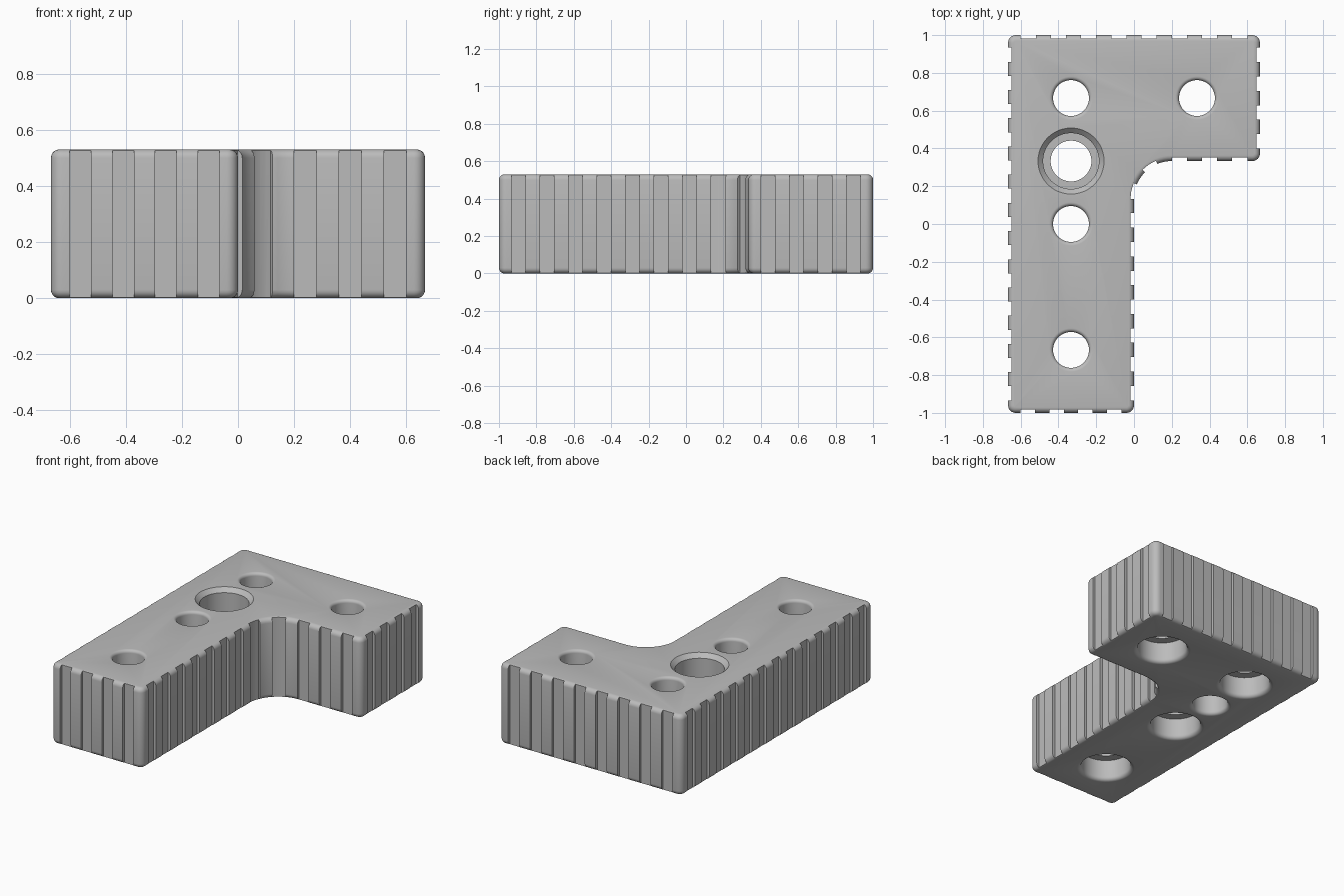
import bpy
import bmesh
from math import sin, cos, pi, radians
from mathutils import Vector

if "Cube" in bpy.data.objects:
    bpy.data.objects.remove(bpy.data.objects["Cube"], do_unlink=True)

H = 0.53          # block height
W = 2 / 3         # arm width
GROOVE = 0.018    # groove depth
FILLET = 0.2      # inner corner radius
ROUND = 0.03      # top and bottom edge rounding

grey = bpy.data.materials.new("plain grey")
grey.use_nodes = True
grey.diffuse_color = (0.5, 0.5, 0.5, 1)
grey.node_tree.nodes["Principled BSDF"].inputs["Base Color"].default_value = grey.diffuse_color


def make_object(name, bm, helper=False):
    bmesh.ops.recalc_face_normals(bm, faces=bm.faces)
    mesh = bpy.data.meshes.new(name)
    bm.to_mesh(mesh)
    bm.free()
    mesh.materials.append(grey)
    obj = bpy.data.objects.new(name, mesh)
    bpy.context.collection.objects.link(obj)
    obj.hide_render = helper
    return obj


def prism(bm, outline, z0, z1):
    face = bm.faces.new([bm.verts.new((x, y, z0)) for x, y in outline])
    new = bmesh.ops.extrude_face_region(bm, geom=[face])["geom"]
    bmesh.ops.translate(bm, vec=(0, 0, z1 - z0),
                        verts=[v for v in new if isinstance(v, bmesh.types.BMVert)])


def lathe(bm, center, profile, steps=48):
    """Closed solid of revolution from (radius, z) points."""
    rings = [[bm.verts.new((center[0] + r * cos(2 * pi * i / steps),
                            center[1] + r * sin(2 * pi * i / steps), z))
              for i in range(steps)] for r, z in profile]
    for a, b in zip(rings, rings[1:]):
        for i in range(steps):
            j = (i + 1) % steps
            bm.faces.new((a[i], a[j], b[j], b[i]))
    bm.faces.new(rings[0])
    bm.faces.new(rings[-1])


def rim(radius, size, z, up, steps=6):
    """Rounded hole mouth, listed from the wall to just outside the surface."""
    pts = [(radius + size * (1 - cos(t)), z - up * size * (1 - sin(t)))
           for t in (i * pi / 2 / steps for i in range(steps + 1))]
    return pts + [(radius + size, z + up * 0.05)]


# L-shaped block
bm = bmesh.new()
prism(bm, [(-W, -1), (0, -1), (0, 1 - W), (W, 1 - W), (W, 1), (-W, 1)], 0, H)
upright = [e for e in bm.edges if abs(e.verts[0].co.z - e.verts[1].co.z) > 0.1]
inner = [e for e in upright if (e.verts[0].co.xy - Vector((0, 1 - W))).length < 0.01]
outer = [e for e in upright if e not in inner]
bmesh.ops.bevel(bm, geom=outer, offset=0.04, segments=6, profile=0.5, affect='EDGES')
inner = [e for e in bm.edges if abs(e.verts[0].co.z - e.verts[1].co.z) > 0.1
         and (e.verts[0].co.xy - Vector((0, 1 - W))).length < 0.01]
bmesh.ops.bevel(bm, geom=inner, offset=FILLET, segments=16, profile=0.5, affect='EDGES')
borders = [e for e in bm.edges if abs(e.verts[0].co.z - e.verts[1].co.z) < 0.001]
bmesh.ops.bevel(bm, geom=borders, offset=ROUND, segments=5, profile=0.5, affect='EDGES')
block = make_object("bracket_block", bm)

# Grip grooves: every other cell along each wall
bm = bmesh.new()


def wall_grooves(axis, wall, outward, start, end, cells):
    step = (end - start) / cells
    p, q = wall - outward * GROOVE, wall + outward * 0.03
    for i in range(0, cells, 2):
        a, b = start + i * step, start + (i + 1) * step
        pts = [(a, p), (b, p), (b, q), (a, q)]
        if axis == 'y':
            pts = [(v, u) for u, v in pts]
        prism(bm, pts, -0.1, H + 0.1)


E = 1 / 15        # plain margin next to each corner
wall_grooves('x', -1, -1, -W + E, -E, 7)
wall_grooves('x', 1, 1, -W + E, W - E, 15)
wall_grooves('y', -W, -1, -1 + E, 1 - E, 25)
wall_grooves('y', W, 1, 1 - W + E, 1 - E, 7)
wall_grooves('y', 0, 1, -1 + E, 1 - W - FILLET, 14)
wall_grooves('x', 1 - W, -1, FILLET, W - E, 5)

# Grooves in the curved inner corner
for first in (0, 45):
    angles = [radians(first + 22.5 * i / 4) for i in range(5)]
    pts = [(r * -cos(t) + FILLET, r * sin(t) + 1 - W - FILLET)
           for r, ts in ((FILLET + GROOVE, angles), (FILLET - 0.04, angles[::-1])) for t in ts]
    prism(bm, pts, -0.1, H + 0.1)
grooves = make_object("groove_cutter", bm, True)

# Screw holes, counterbored from below, and a bearing seat sunk from above
bm = bmesh.new()
screw = rim(0.152, 0.026, 0, -1)[::-1] + [(0.152, 0.14), (0.095, 0.14)] + rim(0.095, 0.02, H, 1)
for x, y in ((-W / 2, W), (W / 2, W), (-W / 2, 0), (-W / 2, -W)):
    lathe(bm, (x, y), screw)
seat = rim(0.108, 0.023, 0, -1)[::-1] + [(0.108, 0.27), (0.148, 0.27)] + [
    (0.148, H - 0.027), (0.175, H), (0.175, H + 0.05)]
lathe(bm, (-W / 2, W / 2), seat)
holes = make_object("hole_cutter", bm, True)

bpy.context.view_layer.objects.active = block
block.select_set(True)
for cutter in (grooves, holes):
    mod = block.modifiers.new(cutter.name, 'BOOLEAN')
    mod.operation = 'DIFFERENCE'
    mod.solver = 'EXACT'
    mod.object = cutter
    bpy.ops.object.modifier_apply(modifier=mod.name)
    bpy.data.objects.remove(cutter, do_unlink=True)
bpy.ops.object.shade_smooth_by_angle(angle=radians(30))
